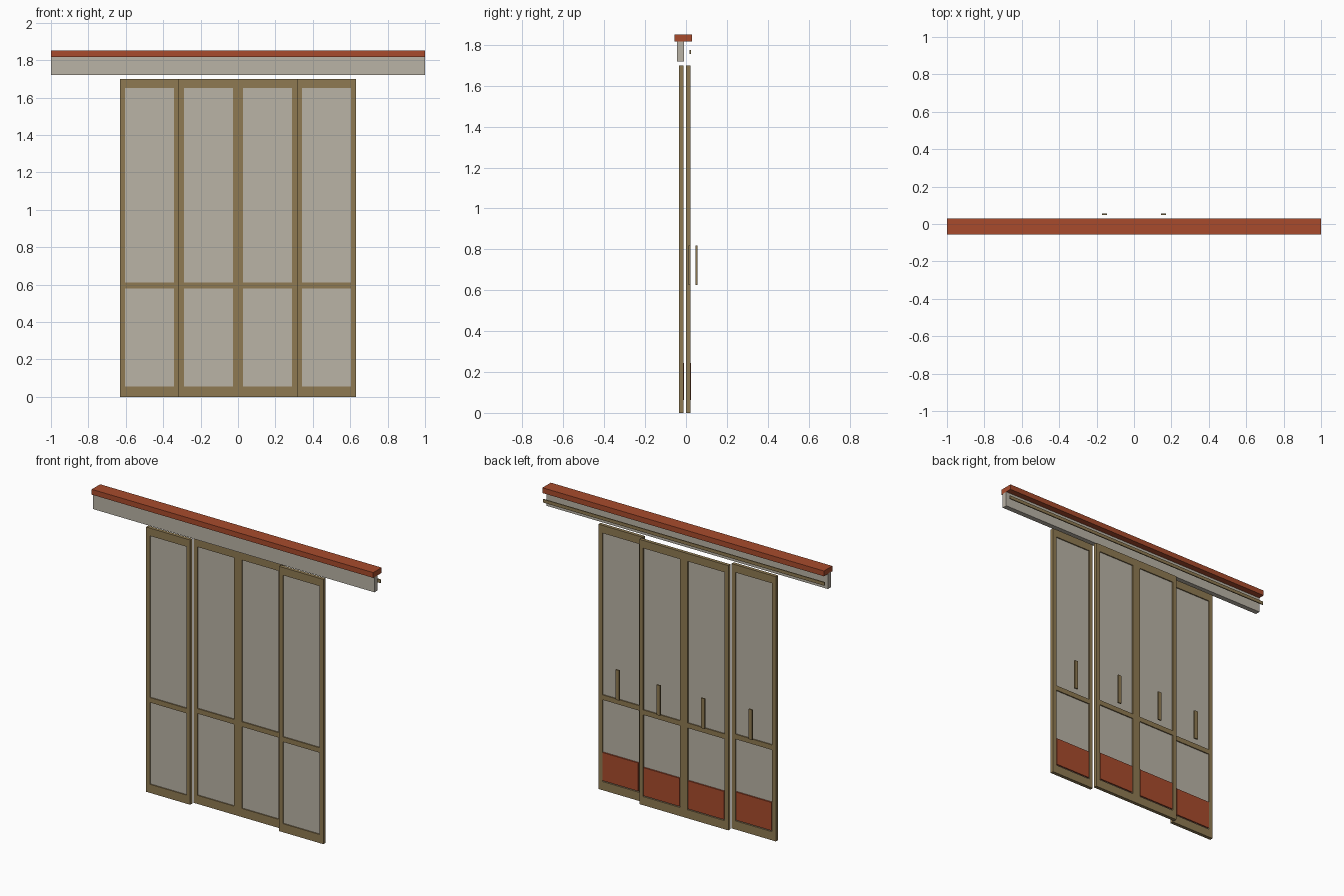
import bpy, bmesh

if "Cube" in bpy.data.objects:
    bpy.data.objects.remove(bpy.data.objects["Cube"])


def material(name, rgb):
    lin = [((c / 255 + 0.055) / 1.055) ** 2.4 for c in rgb]
    m = bpy.data.materials.new(name)
    m.diffuse_color = (*lin, 1)
    m.use_nodes = True
    m.node_tree.nodes["Principled BSDF"].inputs["Base Color"].default_value = m.diffuse_color
    return m


WOOD = material("brown frame", (143, 122, 82))
PANE = material("warm grey pane", (186, 179, 166))
RED = material("rust red", (168, 75, 44))


def finish(name, bm, mat):
    bmesh.ops.recalc_face_normals(bm, faces=bm.faces)
    me = bpy.data.meshes.new(name)
    bm.to_mesh(me)
    bm.free()
    me.materials.append(mat)
    ob = bpy.data.objects.new(name, me)
    bpy.context.collection.objects.link(ob)
    return ob


def box(name, x, y, z, mat):
    """Box given by (min, max) on each axis."""
    bm = bmesh.new()
    bmesh.ops.create_cube(bm, size=1)
    for v in bm.verts:
        v.co = [(a + b) / 2 + c * (b - a) for c, (a, b) in zip(v.co, (x, y, z))]
    return finish(name, bm, mat)


def frame(name, xs, zs, y, mat):
    """Flat grid with openings at the odd cells, extruded through y."""
    bm = bmesh.new()
    vs = [[bm.verts.new((x, y[0], z)) for z in zs] for x in xs]
    for i in range(len(xs) - 1):
        for j in range(len(zs) - 1):
            if not (i % 2 and j % 2):
                bm.faces.new((vs[i][j], vs[i + 1][j], vs[i + 1][j + 1], vs[i][j + 1]))
    ext = bmesh.ops.extrude_face_region(bm, geom=bm.faces[:], use_keep_orig=True)
    for v in ext["geom"]:
        if isinstance(v, bmesh.types.BMVert):
            v.co.y = y[1]
    return finish(name, bm, mat)


# Header: cap, valance and the thin rear track
box("top_cap", (-1, 1), (-0.056, 0.029), (1.817, 1.851), RED)
box("valance", (-1, 1), (-0.044, -0.011), (1.72, 1.82), PANE)
box("rear_track", (-1, 1), (0.018, 0.025), (1.755, 1.776), WOOD)

# Four sliding panels: the outer pair runs on the front track
STILE = 0.027
panels = [("outer_left", -0.63, -0.316, -0.034), ("inner_left", -0.316, 0, 0),
          ("inner_right", 0, 0.316, 0), ("outer_right", 0.316, 0.63, -0.034)]
for name, x0, x1, y in panels:
    a, b, mid = x0 + STILE, x1 - STILE, (x0 + x1) / 2
    frame(name + "_frame", (x0, a, b, x1), (0, 0.055, 0.58, 0.612, 1.65, 1.70),
          (y, y + 0.022), WOOD)
    for part, z in (("lower", (0.055, 0.58)), ("upper", (0.612, 1.65))):
        box(f"{name}_{part}_pane", (a, b), (y + 0.007, y + 0.015), z, PANE)
    # Kick plate and pull bar on the back
    box(name + "_kick_plate", (a + 0.004, b - 0.004), (y + 0.015, y + 0.024), (0.062, 0.243), RED)
    box(name + "_handle", (mid - 0.013, mid + 0.013), (y + 0.047, y + 0.056), (0.625, 0.818), WOOD)
